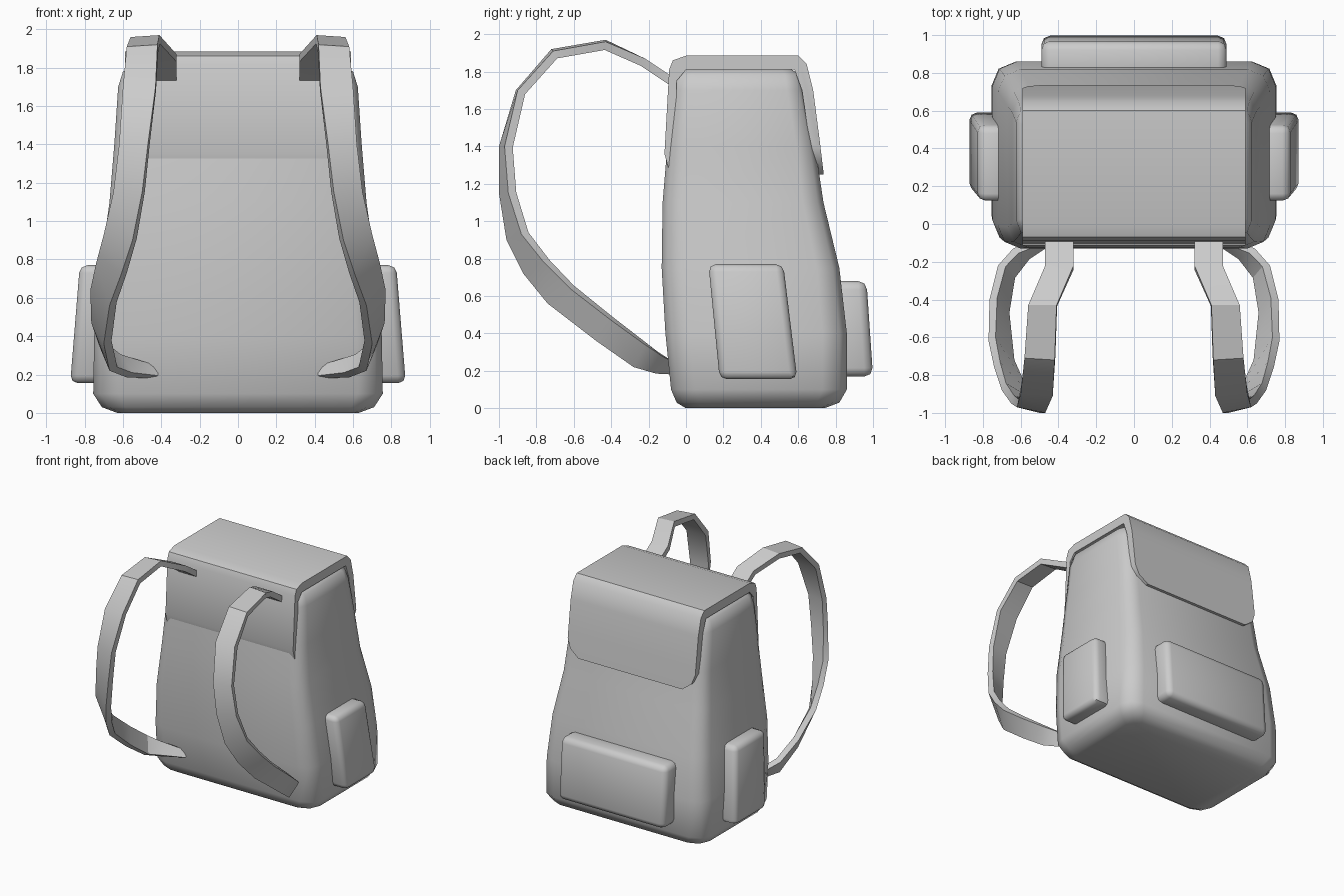
import bpy
import bmesh
from math import cos, sin, radians
from mathutils import Vector

cube = bpy.data.objects.get("Cube")
if cube:
    bpy.data.objects.remove(cube, do_unlink=True)

fabric = bpy.data.materials.new("grey_fabric")
fabric.use_nodes = True
GREY = (0.6, 0.6, 0.6, 1)
fabric.diffuse_color = GREY
fabric.node_tree.nodes["Principled BSDF"].inputs["Base Color"].default_value = GREY


def loft(name, rings, bevel=0, sharp=35, mirror=False):
    """Skin a row of equal closed rings, cap both ends, shade by angle."""
    bm = bmesh.new()
    rows = [[bm.verts.new(p) for p in ring] for ring in rings]
    count = len(rows[0])
    for low, high in zip(rows, rows[1:]):
        for i in range(count):
            j = (i + 1) % count
            bm.faces.new((low[i], low[j], high[j], high[i]))
    bm.faces.new(rows[0][::-1])
    bm.faces.new(rows[-1])
    if bevel:
        bmesh.ops.bevel(bm, geom=bm.edges[:], offset=bevel, segments=2,
                        profile=0.5, affect='EDGES', clamp_overlap=True)
    bmesh.ops.recalc_face_normals(bm, faces=bm.faces[:])
    for face in bm.faces:
        face.smooth = True
    for edge in bm.edges:
        edge.smooth = edge.calc_face_angle(0) < radians(sharp)
    mesh = bpy.data.meshes.new(name)
    bm.to_mesh(mesh)
    bm.free()
    mesh.materials.append(fabric)
    obj = bpy.data.objects.new(name, mesh)
    bpy.context.collection.objects.link(obj)
    if mirror:
        obj.modifiers.new("mirror", 'MIRROR')
    return obj


def rounded_ring(z, half, front, back, radius):
    """Horizontal rectangle with three-point round corners."""
    ring = []
    corners = ((half, back, 0), (-half, back, 90), (-half, front, 180), (half, front, 270))
    for x, y, start in corners:
        cx = x - radius if x > 0 else x + radius
        cy = y - radius if y == back else y + radius
        for step in (0, 45, 90):
            a = radians(start + step)
            ring.append((cx + radius * cos(a), cy + radius * sin(a), z))
    return ring


# Main bag: height, half width, front, back, corner radius
sections = [
    (0, 0.63, 0, 0.74, 0.08),
    (0.03, 0.71, -0.05, 0.82, 0.12),
    (0.1, 0.755, -0.08, 0.86, 0.13),
    (0.4, 0.75, -0.11, 0.86, 0.13),
    (0.75, 0.72, -0.13, 0.82, 0.12),
    (1.1, 0.67, -0.125, 0.735, 0.11),
    (1.4, 0.645, -0.1, 0.69, 0.1),
    (1.7, 0.625, -0.07, 0.63, 0.09),
    (1.78, 0.6, -0.055, 0.61, 0.08),
    (1.815, 0.54, -0.01, 0.56, 0.05),
]
loft("bag_body", [rounded_ring(*s) for s in sections], sharp=60)


# Lid flap: one cross-section repeated across x, rear corners cut short
def flap_ring(x, tip):
    outer = [(-0.09, 1.27), (-0.115, 1.36), (-0.09, 1.81), (-0.07, 1.86), (0, 1.885),
             (0.6, 1.885), (0.645, 1.84), (0.68, 1.7), (0.715, 1.43)]
    inner = [(0.66, 1.43), (0.62, 1.7), (0.58, 1.81), (0, 1.81), (-0.05, 1.75), (-0.06, 1.27)]
    y = 0.715 + (1.43 - tip) * 0.12
    return [(x, *p) for p in outer + [(y, tip), (y - 0.05, tip)] + inner]


columns = [(-0.59, 1.39), (-0.56, 1.31), (-0.48, 1.25)]
columns += [(-x, tip) for x, tip in reversed(columns)]
loft("lid_flap", [flap_ring(x, tip) for x, tip in columns])

# Side pockets: slanted box leaning outwards at the bottom
side = [(0.12, 0.77), (0.52, 0.77), (0.595, 0.155), (0.18, 0.155)]
loft("side_pocket", [[(0.66, y, z) for y, z in side],
                     [(0.825 if z > 0.5 else 0.875, y, z) for y, z in side]],
     bevel=0.04, sharp=50, mirror=True)

# Rear pocket
rear = [(-0.49, 0.68), (0.49, 0.68), (0.49, 0.17), (-0.49, 0.17)]
loft("rear_pocket", [[(x, 0.76, z) for x, z in rear],
                     [(x, 0.965 if z > 0.5 else 1.0, z) for x, z in rear]],
     bevel=0.045, sharp=50)

# Shoulder straps: outer edge and inner edge of a twisting band
band = [
    ((0.47, -0.04, 1.75), (0.32, -0.04, 1.75)),
    ((0.47, -0.22, 1.87), (0.32, -0.22, 1.87)),
    ((0.56, -0.43, 1.96), (0.41, -0.43, 1.97)),
    ((0.58, -0.71, 1.91), (0.42, -0.72, 1.92)),
    ((0.6, -0.9, 1.7), (0.43, -0.91, 1.7)),
    ((0.62, -0.97, 1.4), (0.47, -1, 1.4)),
    ((0.65, -0.95, 1.15), (0.5, -1, 1.15)),
    ((0.7, -0.88, 0.93), (0.55, -0.96, 0.9)),
    ((0.74, -0.76, 0.78), (0.61, -0.87, 0.72)),
    ((0.77, -0.62, 0.64), (0.67, -0.74, 0.56)),
    ((0.765, -0.4, 0.47), (0.7, -0.48, 0.36)),
    ((0.72, -0.22, 0.34), (0.67, -0.28, 0.22)),
    ((0.64, -0.13, 0.28), (0.58, -0.16, 0.185)),
    ((0.44, -0.04, 0.23), (0.44, -0.06, 0.18)),
]
band = [(Vector(a), Vector(b)) for a, b in band]
rings = []
for i, (a, b) in enumerate(band):
    before, after = band[max(i - 1, 0)], band[min(i + 1, len(band) - 1)]
    along = (after[0] + after[1]) - (before[0] + before[1])
    inward = (a - b).cross(along).normalized() * 0.045
    if inward.dot(Vector((0.4, -0.3, 1)) - a) < 0:
        inward.negate()
    rings.append([a, b, b + inward, a + inward])
loft("shoulder_strap", rings, sharp=30, mirror=True)
